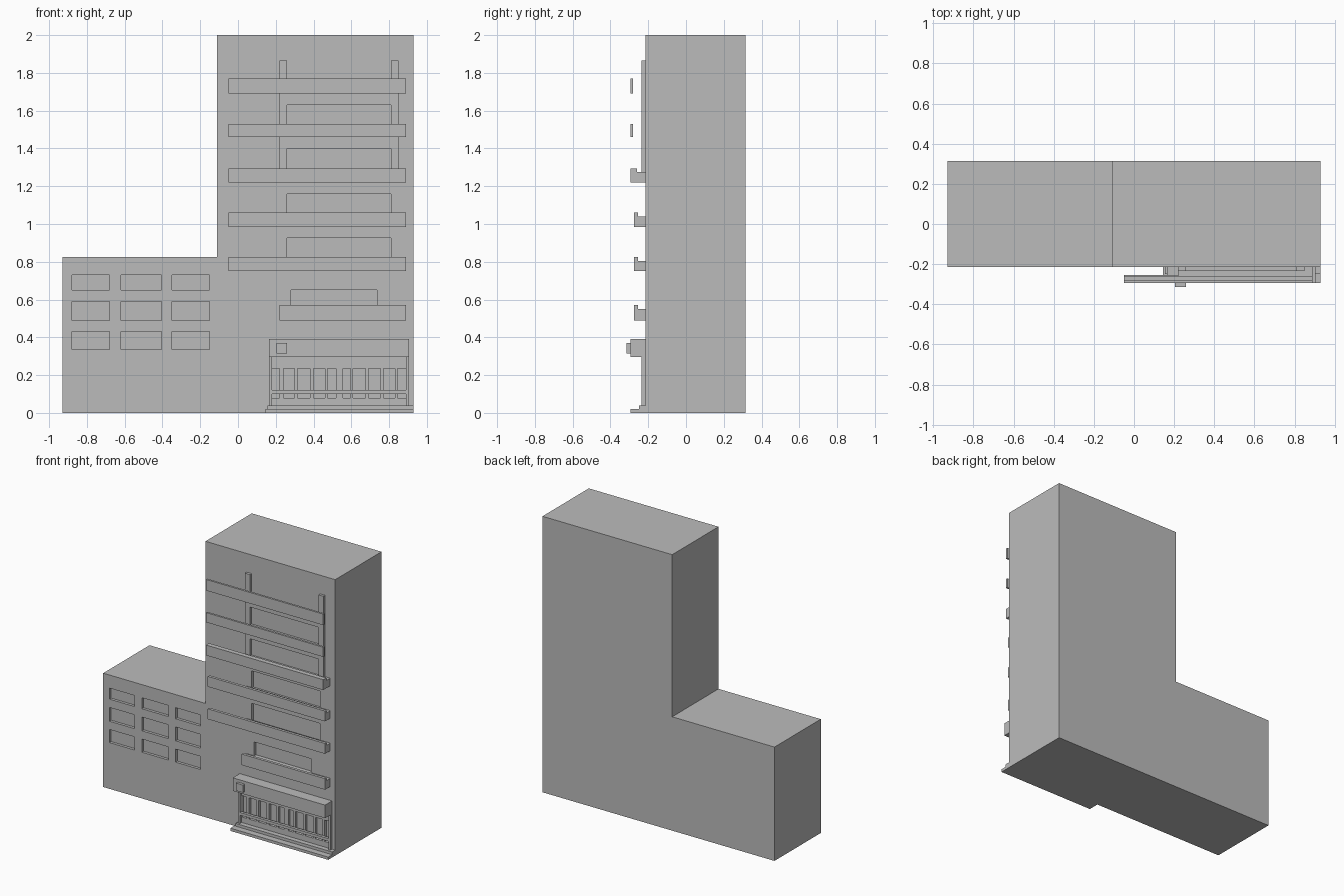
import bpy
import bmesh
from mathutils import Vector

if "Cube" in bpy.data.objects:
    bpy.data.objects.remove(bpy.data.objects["Cube"], do_unlink=True)

grey = bpy.data.materials.new("plain grey")
grey.use_nodes = True
COLOUR = (0.5, 0.5, 0.5, 1)
grey.diffuse_color = COLOUR
grey.node_tree.nodes["Principled BSDF"].inputs["Base Color"].default_value = COLOUR

WALL = -0.215   # front wall plane
BACK = 0.315
INSET = 0.02    # depth of window recesses


def add_box(bm, x, y, z):
    verts = bmesh.ops.create_cube(bm, size=1)["verts"]
    for v in verts:
        v.co = Vector((r[0] + (c + 0.5) * (r[1] - r[0]) for c, r in zip(v.co, (x, y, z))))


def finish(name, bm):
    bmesh.ops.recalc_face_normals(bm, faces=bm.faces)
    mesh = bpy.data.meshes.new(name)
    bm.to_mesh(mesh)
    bm.free()
    mesh.materials.append(grey)
    obj = bpy.data.objects.new(name, mesh)
    bpy.context.scene.collection.objects.link(obj)
    return obj


def box(name, x, y, z):
    bm = bmesh.new()
    add_box(bm, x, y, z)
    return finish(name, bm)


# L-shaped main block
bm = bmesh.new()
outline = [(-0.93, 0), (0.93, 0), (0.93, 2), (-0.11, 2), (-0.11, 0.825), (-0.93, 0.825)]
face = bm.faces.new([bm.verts.new((x, WALL, z)) for x, z in outline])
side = bmesh.ops.extrude_face_region(bm, geom=[face])["geom"]
bmesh.ops.translate(bm, vec=(0, BACK - WALL, 0),
                    verts=[g for g in side if isinstance(g, bmesh.types.BMVert)])
building = finish("building", bm)

# Recess cutters: wing windows, balcony doors, entrance glazing
bm = bmesh.new()
cut = (WALL - 0.05, WALL + INSET)
for x in ((-0.88, -0.68), (-0.62, -0.405), (-0.35, -0.15)):
    for z in ((0.335, 0.43), (0.49, 0.59), (0.65, 0.73)):
        add_box(bm, x, cut, z)
for z in ((0.79, 0.925), (1.035, 1.16)):
    add_box(bm, (0.26, 0.81), cut, z)
add_box(bm, (0.28, 0.735), cut, (0.55, 0.65))
glazing = ((0.18, 0.22), (0.24, 0.3), (0.315, 0.38), (0.4, 0.46), (0.475, 0.52),
           (0.555, 0.595), (0.61, 0.675), (0.69, 0.755), (0.77, 0.83), (0.845, 0.89))
for x in glazing:
    add_box(bm, x, cut, (0.08, 0.235))
cutter = finish("recess_cutter", bm)
cutter.hide_render = True
mod = building.modifiers.new("recesses", "BOOLEAN")
mod.operation = "DIFFERENCE"
mod.solver = "EXACT"
mod.object = cutter
bpy.context.view_layer.objects.active = building
bpy.ops.object.modifier_apply(modifier=mod.name)
bpy.data.objects.remove(cutter, do_unlink=True)

# Balconies: long front rail, with a floor slab on the lower ones
balconies = (  # left end, bottom, top, front, rail back, has slab
    (0.22, 0.49, 0.57, -0.275, -0.255, True),
    (-0.05, 0.75, 0.825, -0.275, -0.255, True),
    (-0.05, 0.985, 1.06, -0.275, -0.255, True),
    (-0.05, 1.22, 1.295, -0.295, -0.26, True),
    (-0.05, 1.46, 1.53, -0.295, -0.28, False),
    (-0.05, 1.69, 1.77, -0.295, -0.28, False))
for i, (left, low, high, front, back, slab) in enumerate(balconies, 1):
    box(f"balcony_rail_{i}", (left, 0.89), (front, back), (low, high))
    if slab:
        box(f"balcony_slab_{i}", (0.22, 0.89), (back, WALL), (low, high - 0.02))

# Upper frame: two piers and the lintels between them
frame = (WALL - 0.02, WALL)
for name, x in (("right", (0.22, 0.26)), ("left", (0.81, 0.85))):
    box(f"{name}_pier", x, frame, (1.275, 1.865))
for name, z in (("lower", (1.4, 1.5)), ("upper", (1.63, 1.73))):
    box(f"{name}_lintel", (0.26, 0.81), frame, z)

# Entrance: steps, posts, rail, canopy and wall lamp
box("lower_step", (0.145, 0.93), (-0.295, WALL), (0, 0.02))
box("upper_step", (0.155, 0.93), (-0.25, WALL), (0.02, 0.04))
box("right_post", (0.165, 0.18), frame, (0.04, 0.295))
box("left_post", (0.89, 0.905), frame, (0.04, 0.295))
box("entrance_rail", (0.18, 0.89), frame, (0.1, 0.12))
box("canopy", (0.165, 0.905), (-0.295, WALL), (0.295, 0.39))
box("lamp_box", (0.205, 0.26), (-0.315, -0.295), (0.315, 0.37))
